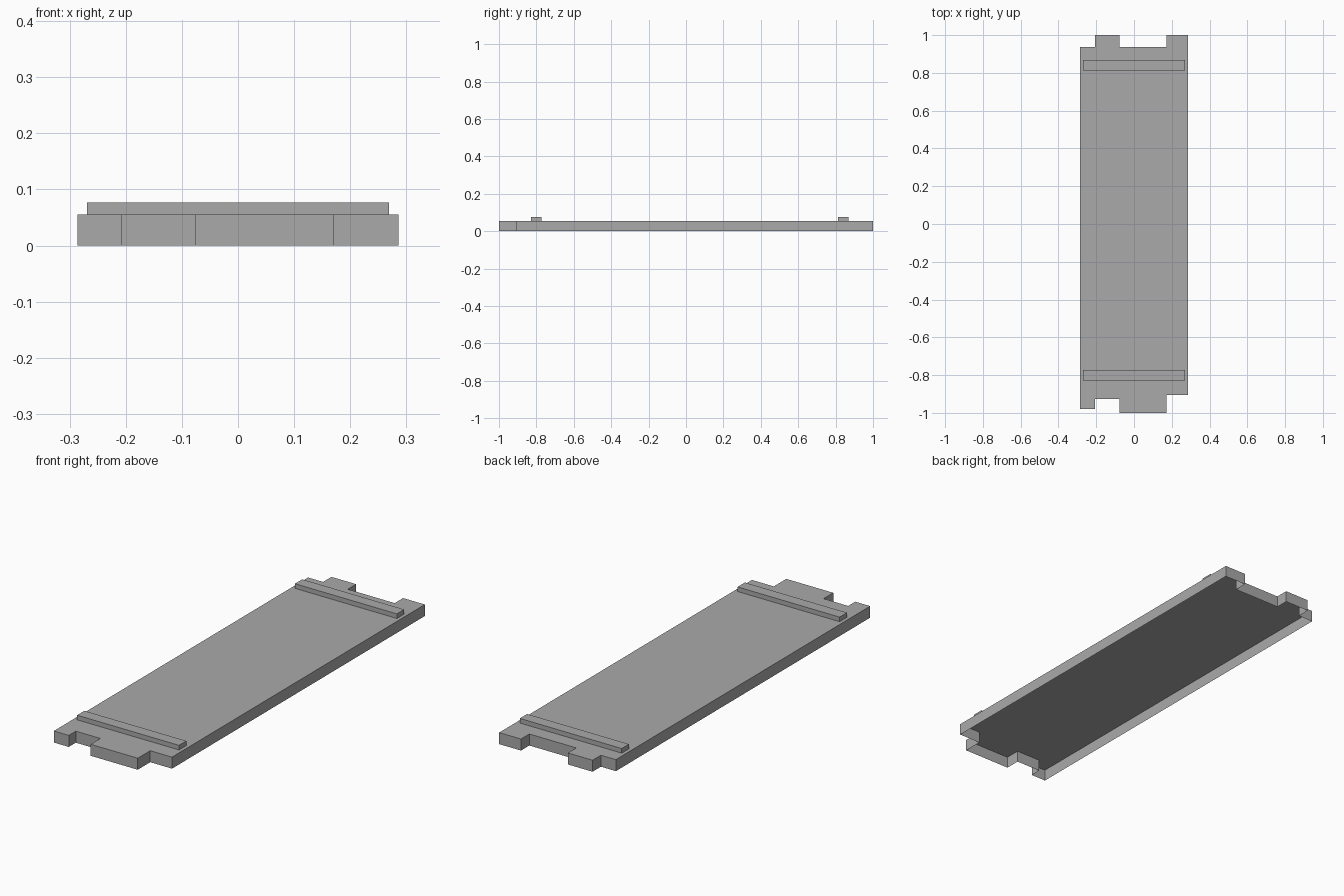
import bpy
import bmesh

cube = bpy.data.objects.get("Cube")
if cube:
    bpy.data.objects.remove(cube, do_unlink=True)

# One plain grey for the whole model
grey = bpy.data.materials.new("plain grey")
grey.use_nodes = True
colour = (0.4, 0.4, 0.4, 1)
grey.diffuse_color = colour
grey.node_tree.nodes["Principled BSDF"].inputs["Base Color"].default_value = colour


def open_prism(name, outline, bottom, top):
    """Flat top with thin side walls, left open underneath."""
    bm = bmesh.new()
    upper = [bm.verts.new((x, y, top)) for x, y in outline]
    lower = [bm.verts.new((x, y, bottom)) for x, y in outline]
    bm.faces.new(upper)
    count = len(outline)
    for i in range(count):
        j = (i + 1) % count
        bm.faces.new((lower[i], lower[j], upper[j], upper[i]))
    mesh = bpy.data.meshes.new(name)
    bm.to_mesh(mesh)
    bm.free()
    mesh.materials.append(grey)
    obj = bpy.data.objects.new(name, mesh)
    bpy.context.collection.objects.link(obj)
    return obj


# Panel with interlocking tabs and notches at both ends
edges = [-0.286, -0.207, -0.077, 0.171, 0.286]
front_steps = [-0.98, -0.927, -1.0, -0.906]
back_steps = [0.937, 1.0, 0.937, 1.0]
outline = []
for i, y in enumerate(front_steps):
    outline += [(edges[i], y), (edges[i + 1], y)]
for i in reversed(range(len(back_steps))):
    outline += [(edges[i + 1], back_steps[i]), (edges[i], back_steps[i])]
panel_top = 0.055
open_prism("panel", outline, 0, panel_top)

# Raised cross bars near the ends
for name, y in (("front_bar", -0.801), ("back_bar", 0.841)):
    w, d = 0.269, 0.0275
    bar = [(-w, y - d), (w, y - d), (w, y + d), (-w, y + d)]
    open_prism(name, bar, panel_top, 0.077)
